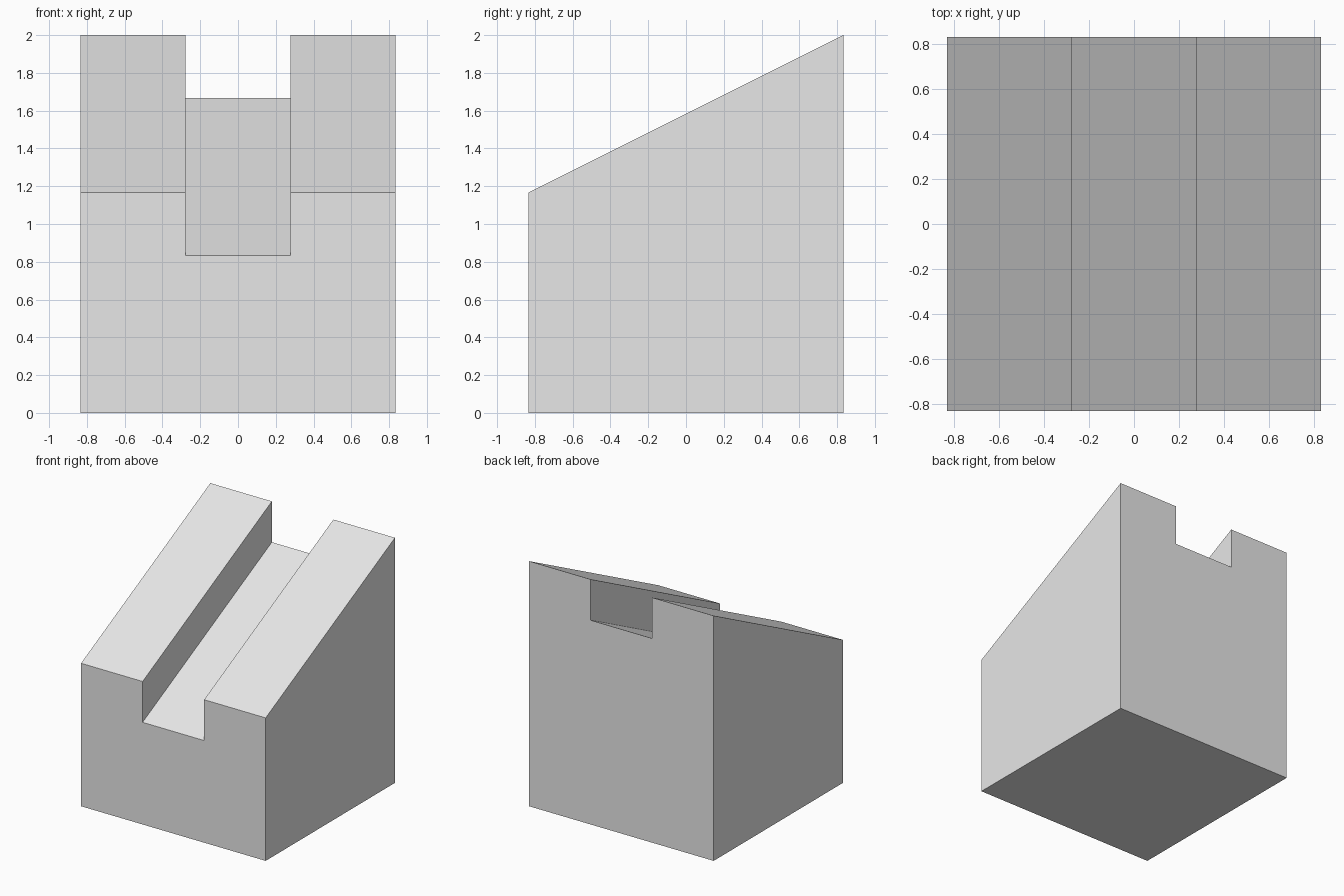
import bpy
import bmesh

cube = bpy.data.objects.get("Cube")
if cube:
    bpy.data.objects.remove(cube)

# Main dimensions
HALF = 0.8333        # half of the square footprint
GROOVE = 0.2778      # half of the channel width
FRONT_TOP = 1.1667   # rail height at the front
RISE = 0.8333        # climb from front to back
DEPTH = 0.3333       # channel depth, measured vertically

# Plain grey material
grey = bpy.data.materials.new("light_grey")
grey.use_nodes = True
colour = (0.8, 0.8, 0.8, 1.0)
grey.diffuse_color = colour
grey.node_tree.nodes["Principled BSDF"].inputs["Base Color"].default_value = colour

# U-shaped front profile, counter-clockwise seen from the front
floor = FRONT_TOP - DEPTH
profile = [(-HALF, 0), (HALF, 0), (HALF, FRONT_TOP), (GROOVE, FRONT_TOP),
           (GROOVE, floor), (-GROOVE, floor), (-GROOVE, FRONT_TOP), (-HALF, FRONT_TOP)]

bm = bmesh.new()
front = bm.faces.new([bm.verts.new((x, -HALF, z)) for x, z in profile])

# Extrude to the back, raising everything above the base to form the slope
back = bmesh.ops.extrude_face_region(bm, geom=[front], use_keep_orig=True)
for v in back["geom"]:
    if isinstance(v, bmesh.types.BMVert):
        v.co.y = HALF
        if v.co.z > 0:
            v.co.z += RISE
bmesh.ops.recalc_face_normals(bm, faces=bm.faces)

mesh = bpy.data.meshes.new("sloped_channel_block")
bm.to_mesh(mesh)
bm.free()
mesh.materials.append(grey)
block = bpy.data.objects.new("sloped_channel_block", mesh)
bpy.context.collection.objects.link(block)
